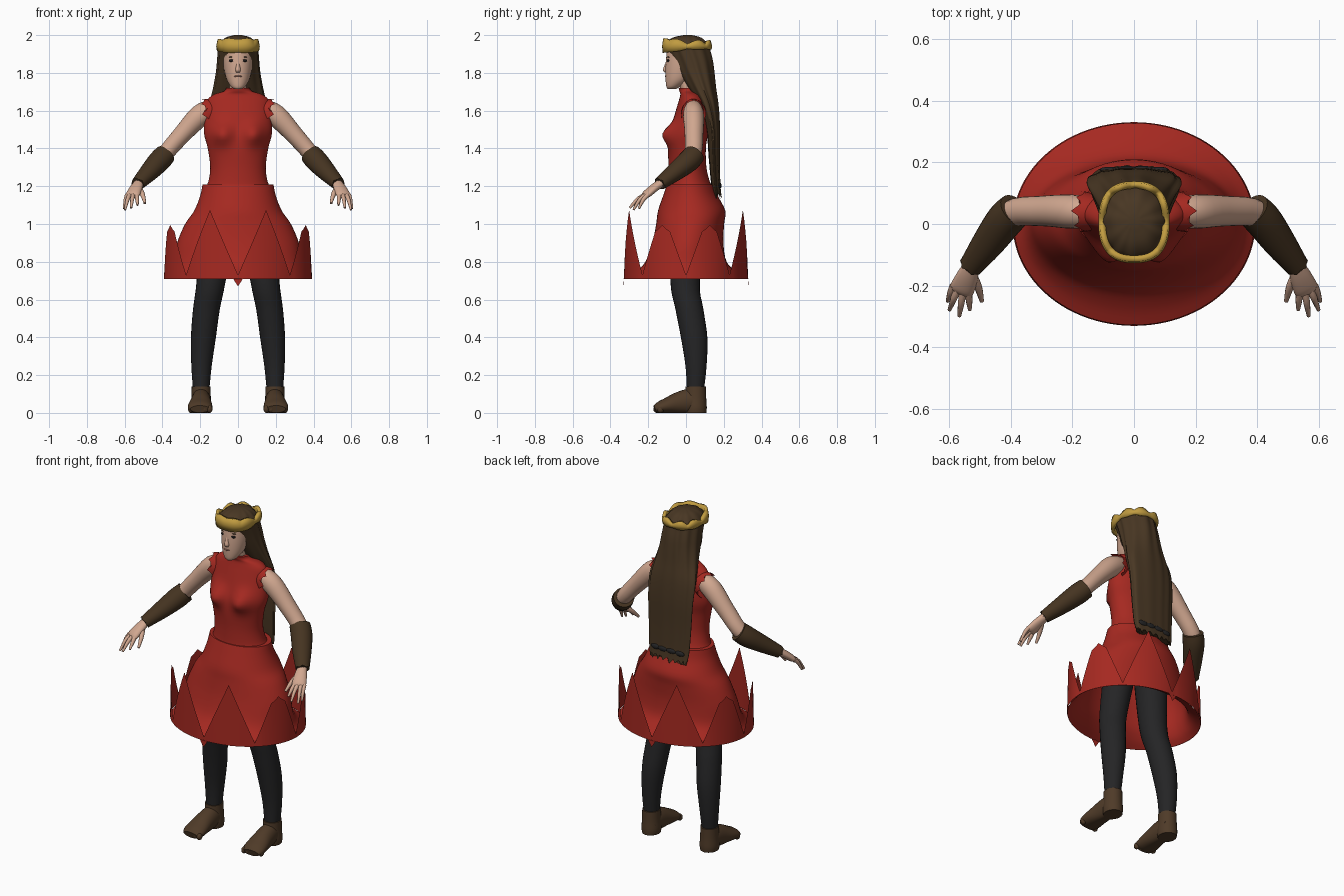
import bpy, bmesh, random
from math import sin, cos, pi, exp
from mathutils import Vector

random.seed(4)
cube = bpy.data.objects.get("Cube")
if cube:
    bpy.data.objects.remove(cube, do_unlink=True)


def material(name, rgb):
    m = bpy.data.materials.new(name)
    m.use_nodes = True
    m.diffuse_color = (*rgb, 1)
    m.node_tree.nodes["Principled BSDF"].inputs["Base Color"].default_value = (*rgb, 1)
    return m


RED = material("red cloth", (.38, .022, .015))
HAIR = material("brown hair", (.066, .038, .017))
LEATHER = material("brown leather", (.06, .034, .015))
BOOT = material("boot brown", (.078, .043, .021))
BLACK = material("black tights", (.018, .018, .019))
SKIN = material("skin", (.64, .39, .28))
GOLD = material("gold", (.53, .33, .052))
DARK = material("dark eyes", (.012, .01, .01))
LIPS = material("lips", (.42, .2, .15))


def finish(name, bm, mat, mirror=False, angle=50):
    bmesh.ops.recalc_face_normals(bm, faces=bm.faces)
    me = bpy.data.meshes.new(name)
    bm.to_mesh(me)
    bm.free()
    me.materials.append(mat)
    ob = bpy.data.objects.new(name, me)
    bpy.context.collection.objects.link(ob)
    bpy.ops.object.select_all(action='DESELECT')
    ob.select_set(True)
    bpy.context.view_layer.objects.active = ob
    bpy.ops.object.shade_smooth_by_angle(angle=angle * pi / 180)
    if mirror:
        ob.modifiers.new("Mirror", 'MIRROR').use_mirror_merge = False
    return ob


def smooth_rings(rings, sub):
    """Catmull-Rom interpolation between the given rings."""
    pts = [Vector(r) for r in rings]
    pts = [pts[0]] + pts + [pts[-1]]
    out = []
    for a, b, c, d in zip(pts, pts[1:], pts[2:], pts[3:]):
        for k in range(sub):
            t = k / sub
            out.append(.5 * (2 * b + (c - a) * t + (2 * a - 5 * b + 4 * c - d) * t * t
                             + (3 * b - a - 3 * c + d) * t ** 3))
    return out + [pts[-1]]


def loft(name, rings, mat, seg=24, level=True, mirror=False, caps=(1, 1),
         ragged=0, ripple=0, floor=False):
    """Skin of ellipses (x, y, z, half width, half depth); level rings stay horizontal."""
    bm = bmesh.new()
    rs = smooth_rings(rings, 4)
    loops = []
    for j, r in enumerate(rs):
        c = Vector(r[:3])
        t = Vector(rs[min(j + 1, len(rs) - 1)][:3]) - Vector(rs[max(j - 1, 0)][:3])
        t.normalize()
        u, v = Vector((1, 0, 0)), Vector((0, 1, 0))
        if not level:
            u = Vector((0, 0, 1)).cross(t).normalized()
            v = t.cross(u)
        loop = []
        for i in range(seg):
            a = 2 * pi * i / seg
            k = 1 + ripple * sin(11 * a + sin(3 * a))
            p = c + u * (max(r[3], .001) * k * cos(a)) + v * (max(r[4], .001) * k * sin(a))
            if ragged and j == len(rs) - 1:
                p += t * ragged * (abs(i % 4 - 2) - 1 + random.uniform(-.4, .4))
            if floor:
                p.z = max(p.z, 0)
            loop.append(bm.verts.new(p))
        loops.append(loop)
    for a, b in zip(loops, loops[1:]):
        for i in range(seg):
            n = (i + 1) % seg
            bm.faces.new((a[i], a[n], b[n], b[i]))
    for use, loop in zip(caps, (loops[0], loops[-1])):
        if use:
            bm.faces.new(loop)
    return finish(name, bm, mat, mirror)


def ball(name, loc, scale, mat, mirror=False):
    bm = bmesh.new()
    bmesh.ops.create_uvsphere(bm, u_segments=16, v_segments=10, radius=1)
    bmesh.ops.scale(bm, vec=scale, verts=bm.verts)
    bmesh.ops.translate(bm, vec=loc, verts=bm.verts)
    return finish(name, bm, mat, mirror)


# Legs and boots
loft("leg", [(.195, .05, .12, .043, .045), (.193, .053, .25, .054, .056), (.183, .043, .4, .066, .07),
             (.167, .018, .55, .071, .074), (.142, -.005, .7, .077, .078), (.1, .02, 1.05, .095, .1)],
     BLACK, mirror=True)
loft("boot_shaft", [(.195, .052, 0, .05, .056), (.195, .052, .03, .054, .058),
                    (.195, .052, .08, .051, .055), (.195, .052, .14, .05, .054)], BOOT, mirror=True)
loft("boot_foot", [(.194, .08, .05, .045, .05), (.195, .03, .062, .05, .066),
                   (.197, -.04, .052, .056, .058), (.2, -.1, .038, .064, .042),
                   (.201, -.14, .028, .064, .032), (.202, -.165, .02, .05, .02)],
     BOOT, level=False, mirror=True, floor=True)
for i in range(5):
    ball("toe_%d" % (i + 1), (.15 + .025 * i, -.155 + .005 * i, .02),
         (.015, .018, .02), BOOT, True)

# Skirt: flaring bell
loft("skirt_bell", [(0, .026, 1.21, .188, .126), (0, .024, 1.15, .2, .145), (0, .03, 1.07, .232, .178),
                    (0, .022, 1.0, .28, .18), (0, .01, .9, .322, .188), (0, 0, .8, .34, .215),
                    (0, 0, .745, .36, .27), (0, 0, .71, .39, .33)],
     RED, seg=64, caps=(1, 0))

# Skirt: eight upright pointed petals standing on the rim
bm = bmesh.new()
N, PETAL = 96, 12
low, high = [], []
for i in range(N):
    a = 2 * pi * i / N
    x, y = cos(a), sin(a)
    t = abs(i % PETAL - PETAL / 2) / (PETAL / 2)
    top = 1.075 - .345 * t
    if abs(x) > .71:
        top = min(top, .995 - .02 * (i % 2))
    dip = .67 if i in (N // 4, 3 * N // 4) else .71
    low.append(bm.verts.new((.393 * x, .33 * y, dip)))
    high.append(bm.verts.new((.388 * x, .326 * y, top)))
for i in range(N):
    n = (i + 1) % N
    bm.faces.new((low[i], low[n], high[n], high[i]))
finish("skirt_petals", bm, RED)

# Bodice, with the bust pushed out of the front
bodice = loft("bodice", [(0, .024, 1.19, .175, .122), (0, .016, 1.225, .157, .11),
                         (0, .008, 1.3, .147, .1), (0, .005, 1.4, .16, .1),
                         (0, .016, 1.48, .18, .1), (0, .025, 1.56, .178, .09),
                         (0, .032, 1.62, .172, .08), (0, .032, 1.66, .16, .068),
                         (0, .026, 1.687, .125, .056), (0, .012, 1.703, .074, .047),
                         (0, .005, 1.72, .062, .044)], RED, seg=64)
for v in bodice.data.vertices:
    if v.co.y < 0:
        v.co.y -= .052 * exp(-((abs(v.co.x) - .085) / .055) ** 2 - ((v.co.z - 1.475) / .055) ** 2)
loft("ragged_armhole", [(.1, .035, 1.6, .05, .058), (.135, .038, 1.592, .06, .072),
                        (.166, .04, 1.584, .066, .078)], RED, level=False, mirror=True,
     caps=(0, 0), ragged=.016, seg=32)

# Arms, bracers and hands
loft("arm", [(.13, .038, 1.61, .045, .05), (.2, .04, 1.575, .055, .058), (.3, .042, 1.47, .049, .048),
             (.4, .032, 1.355, .045, .043), (.46, -.045, 1.28, .042, .04), (.53, -.14, 1.21, .026, .024)],
     SKIN, level=False, mirror=True)
loft("bracer", [(.385, .045, 1.368, .058, .056), (.42, .01, 1.33, .06, .058),
                (.475, -.065, 1.27, .052, .047), (.53, -.138, 1.213, .038, .034)],
     LEATHER, level=False, mirror=True, ragged=.005)
loft("palm", [(.525, -.132, 1.217, .026, .022), (.54, -.17, 1.19, .035, .022),
              (.556, -.208, 1.158, .04, .02), (.562, -.222, 1.145, .036, .012)],
     SKIN, level=False, mirror=True)
fingers = {"little": (.586, -.2, .604, -.25, 1.082), "ring": (.571, -.21, .598, -.278, 1.075),
           "middle": (.554, -.217, .566, -.298, 1.085), "index": (.536, -.222, .532, -.278, 1.1)}
for f, (bx, by, tx, ty, tz) in fingers.items():
    loft(f + "_finger", [(bx, by, 1.155, .012, .012), ((bx + tx) / 2, (by + ty) / 2, 1.13, .0105, .0105),
                         (tx, ty, tz, .006, .006)], SKIN, seg=10, level=False, mirror=True)
loft("thumb", [(.525, -.165, 1.19, .016, .015), (.505, -.205, 1.155, .013, .013),
               (.493, -.25, 1.11, .007, .007)], SKIN, seg=10, level=False, mirror=True)

# Neck, head and face
loft("neck", [(0, .015, 1.66, .045, .035), (0, .008, 1.71, .045, .036), (0, -.005, 1.78, .045, .045)], SKIN)
loft("head", [(0, -.076, 1.714, .018, .02), (0, -.066, 1.728, .038, .038), (0, -.042, 1.765, .06, .066),
              (0, -.022, 1.82, .074, .087), (0, -.01, 1.88, .08, .095), (0, 0, 1.93, .08, .095),
              (0, .005, 1.97, .05, .06)], SKIN, seg=32)
loft("nose", [(0, -.092, 1.875, .008, .008), (0, -.102, 1.84, .01, .012),
              (0, -.106, 1.815, .015, .016), (0, -.102, 1.802, .011, .01)], SKIN, seg=12)
ball("eye", (.031, -.093, 1.865), (.018, .009, .008), DARK, True)
ball("eyebrow", (.034, -.092, 1.884), (.018, .007, .002), HAIR, True)
ball("mouth", (0, -.103, 1.782), (.021, .009, .006), LIPS)

# Long hair, falling behind the shoulders
loft("hair", [(0, .01, 2, .02, .02), (0, .005, 1.986, .066, .075), (0, .003, 1.95, .1, .114),
              (0, .018, 1.91, .106, .112), (0, .036, 1.86, .11, .106), (0, .055, 1.8, .116, .095),
              (0, .084, 1.72, .13, .075), (0, .122, 1.62, .15, .051), (0, .144, 1.5, .147, .036),
              (0, .15, 1.35, .14, .029), (0, .158, 1.21, .132, .024), (0, .168, 1.15, .122, .02)],
     HAIR, seg=72, ripple=.03, ragged=.016)
for x in (-.08, -.025, .03, .08):
    ball("hair_tie", (x, .18 - .6 * x * x, 1.207 + random.uniform(-.008, .008)),
         (.032, .009, .015), BLACK)

# Crown: band around the brow, tall in front and scalloped behind
bm = bmesh.new()
N = 96
rows = ([], [], [])
for i in range(N):
    a = 2 * pi * i / N
    x = .113 * (abs(cos(a)) ** .8) * (1 if cos(a) > 0 else -1)
    y = .13 * (abs(sin(a)) ** .8) * (1 if sin(a) > 0 else -1)
    front = max(0, -sin(a)) ** .6
    wave = abs(sin(4 * a)) * (1 - .7 * front)
    bottom = 1.927 - .02 * front - .004 * wave
    top = 1.954 + .024 * front + .02 * wave
    for row, k, z in zip(rows, (1, 1.02, .98), (bottom, (bottom + top) / 2, top)):
        row.append(bm.verts.new((x * k, y * k + .006, z)))
for a, b in zip(rows, rows[1:]):
    for i in range(N):
        n = (i + 1) % N
        bm.faces.new((a[i], a[n], b[n], b[i]))
crown = finish("crown", bm, GOLD)
band = crown.modifiers.new("Thickness", 'SOLIDIFY')
band.thickness = .02
band.offset = -1
